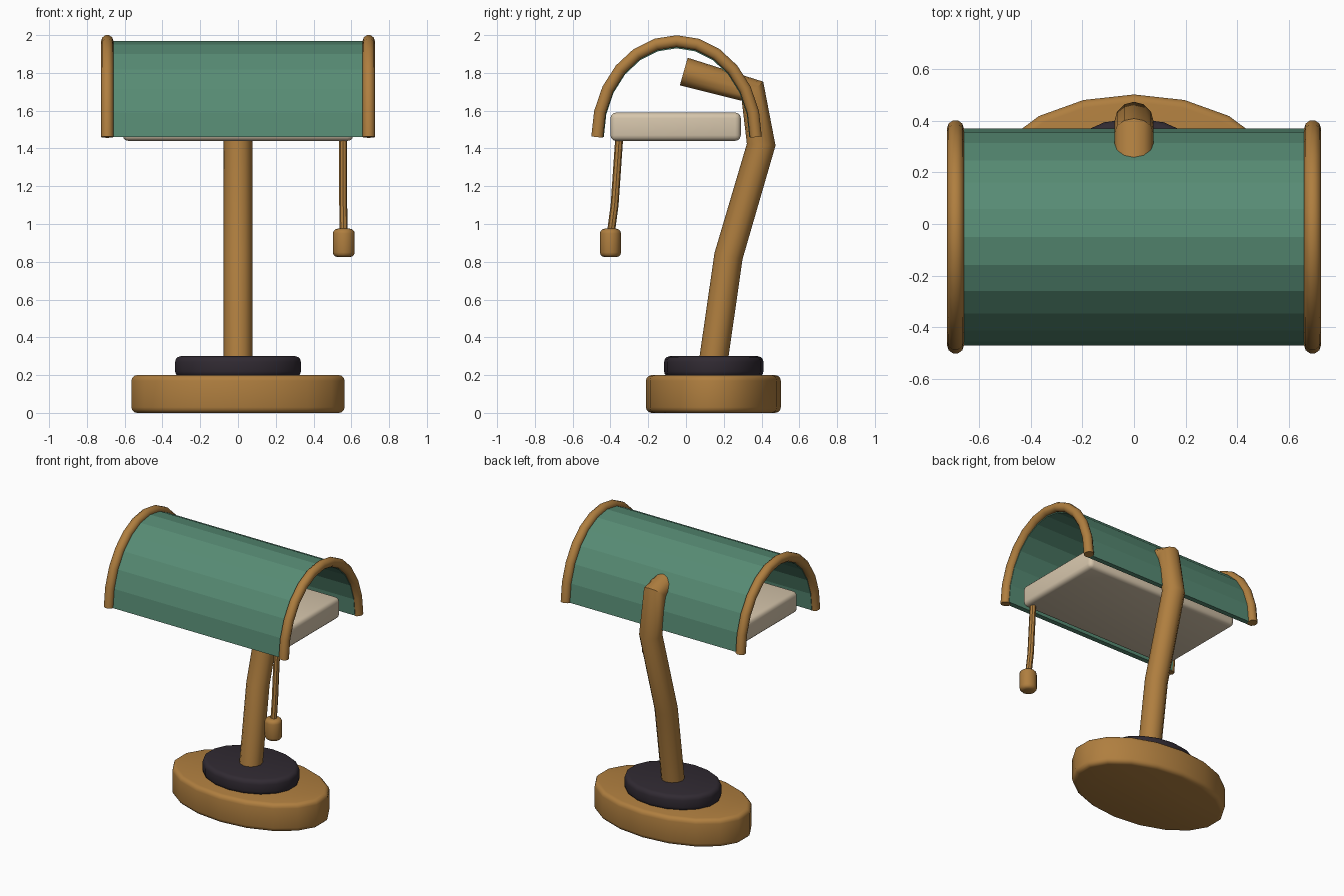
import bpy
import bmesh
from math import sin, cos, pi, radians
from mathutils import Matrix

old = bpy.data.objects.get("Cube")
if old:
    bpy.data.objects.remove(old, do_unlink=True)


def material(name, rgb):
    mat = bpy.data.materials.new(name)
    mat.use_nodes = True
    color = (*rgb, 1)
    mat.diffuse_color = color
    mat.node_tree.nodes["Principled BSDF"].inputs["Base Color"].default_value = color
    return mat


brass = material("warm brass", (0.43, 0.21, 0.05))
green = material("green shade", (0.095, 0.26, 0.175))
black = material("dark collar", (0.03, 0.023, 0.032))
cream = material("cream panel", (0.67, 0.56, 0.41))


def link(name, data, mat):
    obj = bpy.data.objects.new(name, data)
    bpy.context.collection.objects.link(obj)
    data.materials.append(mat)
    return obj


def activate(obj):
    bpy.ops.object.select_all(action='DESELECT')
    obj.select_set(True)
    bpy.context.view_layer.objects.active = obj


def from_bmesh(name, bm, mat):
    mesh = bpy.data.meshes.new(name)
    bm.to_mesh(mesh)
    bm.free()
    return link(name, mesh, mat)


def round_edges(obj, width):
    mod = obj.modifiers.new("Rounded edges", 'BEVEL')
    mod.width = width
    mod.segments = 3
    mod.limit_method = 'ANGLE'
    mod.angle_limit = radians(50)
    activate(obj)
    bpy.ops.object.modifier_apply(modifier=mod.name)
    bpy.ops.object.shade_smooth_by_angle(angle=radians(35))


def disc(name, mat, center, rx, ry, height, sides, bevel):
    """Elliptical cylinder with rounded rims."""
    bm = bmesh.new()
    bmesh.ops.create_cone(bm, cap_ends=True, segments=sides, radius1=1, radius2=1, depth=height)
    bmesh.ops.scale(bm, vec=(rx, ry, 1), verts=bm.verts)
    bmesh.ops.translate(bm, vec=center, verts=bm.verts)
    round_edges(from_bmesh(name, bm, mat), bevel)


def tube(name, mat, points, radius, resolution):
    """Round tube along straight segments."""
    curve = bpy.data.curves.new(name, 'CURVE')
    curve.dimensions = '3D'
    curve.bevel_depth = radius
    curve.bevel_resolution = resolution
    curve.use_fill_caps = True
    spline = curve.splines.new('POLY')
    spline.points.add(len(points) - 1)
    for point, co in zip(spline.points, points):
        point.co = (*co, 1)
    obj = link(name, curve, mat)
    activate(obj)
    bpy.ops.object.convert(target='MESH')
    bpy.ops.object.shade_smooth_by_angle(angle=radians(40))


# Half-ellipse shared by the shade and its rims
def arch(x, ry=0.42, rz=0.508, steps=12):
    return [(x, -0.05 - ry * cos(pi * i / steps), 1.46 + rz * sin(pi * i / steps))
            for i in range(steps + 1)]


# Base and collar
disc("base", brass, (0, 0.145, 0.1), 0.573, 0.357, 0.2, 18, 0.03)
disc("base_collar", black, (0, 0.147, 0.245), 0.338, 0.263, 0.11, 18, 0.03)

# Bent stem reaching through the back of the shade
tube("stem", brass, [(0, 0.14, 0.24), (0, 0.225, 0.83), (0, 0.398, 1.42),
                     (0, 0.352, 1.703), (0, -0.012, 1.807)], 0.076, 4)

# Arched shade with a thin wall
bm = bmesh.new()
rows = [[bm.verts.new(p) for p in arch(x)] for x in (-0.69, 0.69)]
inner = [[bm.verts.new(p) for p in arch(x, 0.385, 0.47)] for x in (-0.69, 0.69)]
for i in range(12):
    for a, b in ((rows[0], rows[1]), (inner[1], inner[0]),
                 (inner[0], rows[0]), (rows[1], inner[1])):
        bm.faces.new((a[i], b[i], b[i + 1], a[i + 1]))
for i in (0, 12):
    bm.faces.new((rows[0][i], rows[1][i], inner[1][i], inner[0][i]))
bmesh.ops.recalc_face_normals(bm, faces=bm.faces)
from_bmesh("shade", bm, green)

# Rims on both ends of the shade
for side, x in (("left", 0.692), ("right", -0.692)):
    tube(side + "_shade_rim", brass, arch(x), 0.033, 3)

# Light panel under the shade
bm = bmesh.new()
bmesh.ops.create_cube(bm, size=1, matrix=Matrix.Translation((0, -0.055, 1.515))
                      @ Matrix.Diagonal((1.22, 0.69, 0.15, 1)))
round_edges(from_bmesh("light_panel", bm, cream), 0.03)

# Pull cord and knob
tube("pull_cord", brass, [(0.557, -0.352, 1.48), (0.557, -0.378, 1.1),
                          (0.56, -0.398, 0.95)], 0.021, 2)
disc("pull_knob", brass, (0.56, -0.4, 0.9), 0.058, 0.056, 0.15, 12, 0.025)
